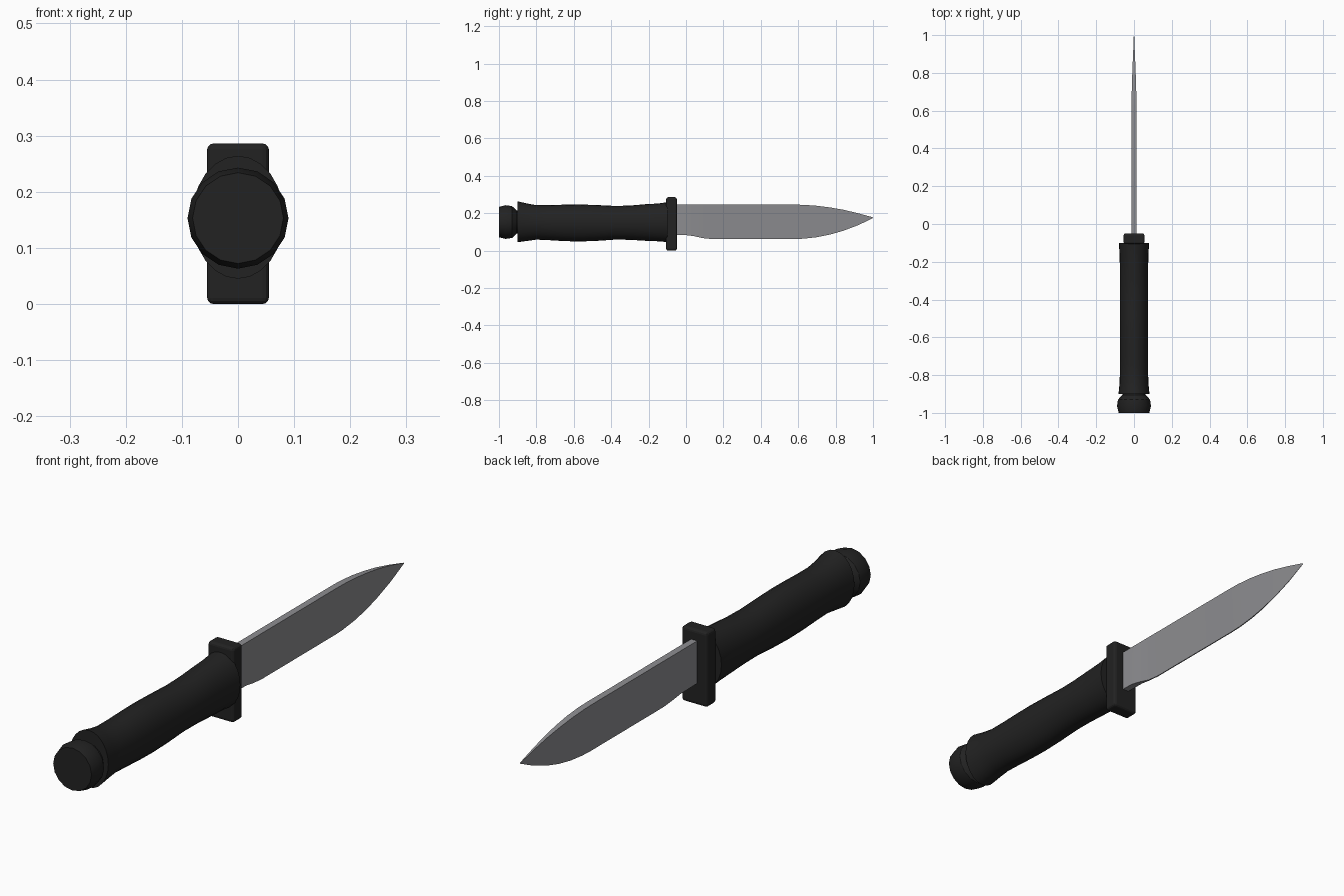
import bpy, bmesh, math


def material(name, rgb):
    m = bpy.data.materials.new(name)
    m.diffuse_color = (*rgb, 1)
    return m


black = material("black_rubber", (0.016, 0.016, 0.016))
steel = material("grey_steel", (0.27, 0.27, 0.285))


def loft(name, rings, mat, smooth=None):
    """Skin a list of equal-length point rings and cap both ends."""
    bm = bmesh.new()
    loops = [[bm.verts.new(p) for p in ring] for ring in rings]
    n = len(loops[0])
    for a, b in zip(loops, loops[1:]):
        for i in range(n):
            bm.faces.new((a[i], a[(i + 1) % n], b[(i + 1) % n], b[i]))
    bm.faces.new(loops[0])
    bm.faces.new(loops[-1])
    bmesh.ops.recalc_face_normals(bm, faces=bm.faces)
    me = bpy.data.meshes.new(name)
    bm.to_mesh(me)
    bm.free()
    ob = bpy.data.objects.new(name, me)
    bpy.context.collection.objects.link(ob)
    me.materials.append(mat)
    if smooth:
        bpy.ops.object.select_all(action='DESELECT')
        ob.select_set(True)
        bpy.context.view_layer.objects.active = ob
        bpy.ops.object.shade_smooth_by_angle(angle=math.radians(smooth))
    return ob


def ellipse(y, rx, low, high, n):
    c, rz = (low + high) / 2, (high - low) / 2
    return [(rx * math.cos(2 * math.pi * i / n), y,
             c + rz * math.sin(2 * math.pi * i / n)) for i in range(n)]


# Contoured grip: y, half width, bottom z, top z
grip = [(-0.90, 0.082, 0.045, 0.264), (-0.85, 0.077, 0.052, 0.252),
        (-0.80, 0.075, 0.059, 0.243), (-0.73, 0.075, 0.056, 0.243),
        (-0.65, 0.075, 0.051, 0.246), (-0.57, 0.075, 0.049, 0.247),
        (-0.48, 0.075, 0.052, 0.244), (-0.38, 0.075, 0.059, 0.239),
        (-0.30, 0.075, 0.058, 0.241), (-0.22, 0.075, 0.053, 0.248),
        (-0.15, 0.077, 0.050, 0.252), (-0.10, 0.080, 0.046, 0.259)]
loft("grip", [ellipse(*s, 24) for s in grip], black, 35)

# Round pommel with a narrow neck reaching into the grip
pommel = [(-1.0, 0.081), (-0.965, 0.090), (-0.93, 0.085),
          (-0.905, 0.062), (-0.88, 0.060)]
loft("pommel", [ellipse(y, r, 0.153 - r, 0.153 + r, 16) for y, r in pommel],
     black, 30)

# Cross guard
guard = loft("guard", [[(-0.055, y, 0), (0.055, y, 0), (0.055, y, 0.286),
                        (-0.055, y, 0.286)] for y in (-0.106, -0.049)], black)
bev = guard.modifiers.new("rounded", 'BEVEL')
bev.width = 0.011
bev.segments = 3

# Blade: y, edge z, spine z, edge half thickness, spine half thickness
blade = [(-0.06, 0.084, 0.246, 0.013, 0.013), (0.0, 0.083, 0.246, 0.013, 0.013),
         (0.04, 0.078, 0.246, 0.008, 0.013), (0.09, 0.067, 0.246, 0.003, 0.013),
         (0.14, 0.062, 0.246, 0.002, 0.013), (0.58, 0.062, 0.246, 0.002, 0.013),
         (0.63, 0.064, 0.245, 0.002, 0.013), (0.70, 0.072, 0.240, 0.002, 0.012),
         (0.77, 0.086, 0.231, 0.002, 0.010), (0.84, 0.106, 0.219, 0.001, 0.0075),
         (0.92, 0.136, 0.200, 0.001, 0.004), (1.0, 0.174, 0.178, 0.0005, 0.001)]
loft("blade", [[(-e, y, lo), (e, y, lo), (s, y, hi), (-s, y, hi)]
               for y, lo, hi, e, s in blade], steel, 25)
